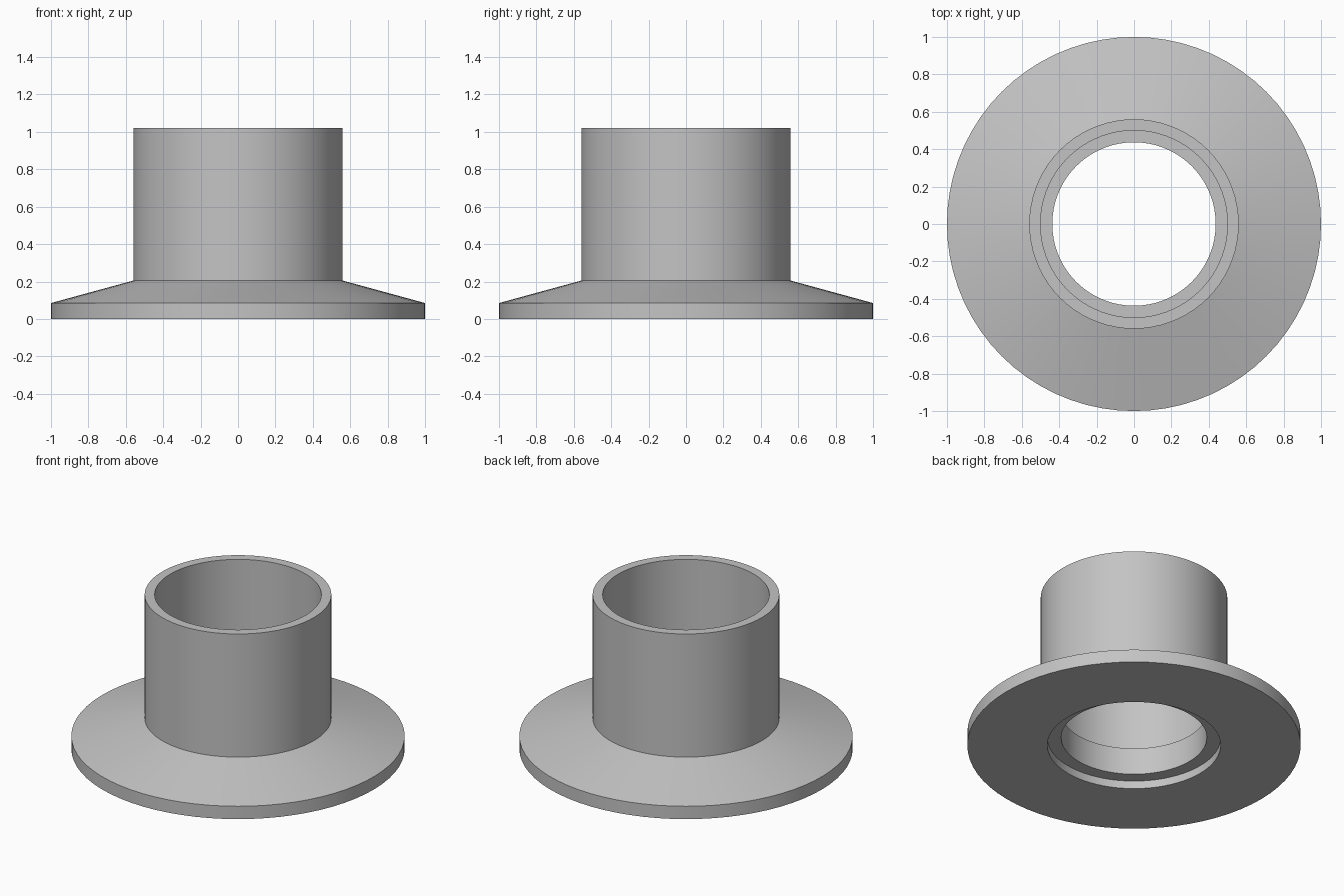
import bpy
import bmesh
import math

cube = bpy.data.objects.get("Cube")
if cube:
    bpy.data.objects.remove(cube, do_unlink=True)

SEGMENTS = 72


def make_material(name, color):
    mat = bpy.data.materials.new(name)
    mat.use_nodes = True
    mat.diffuse_color = color
    mat.node_tree.nodes["Principled BSDF"].inputs["Base Color"].default_value = color
    return mat


def lathe(name, profile, material):
    """Spin a closed (radius, height) profile around the z axis."""
    bm = bmesh.new()
    verts = [bm.verts.new((r, 0, z)) for r, z in profile]
    edges = [bm.edges.new((v, verts[(i + 1) % len(verts)])) for i, v in enumerate(verts)]
    bmesh.ops.spin(bm, geom=verts + edges, cent=(0, 0, 0), axis=(0, 0, 1),
                   angle=math.tau, steps=SEGMENTS, use_merge=False)
    bmesh.ops.remove_doubles(bm, verts=bm.verts[:], dist=0.0005)
    bmesh.ops.recalc_face_normals(bm, faces=bm.faces[:])
    mesh = bpy.data.meshes.new(name)
    bm.to_mesh(mesh)
    bm.free()
    mesh.materials.append(material)
    obj = bpy.data.objects.new(name, mesh)
    bpy.context.collection.objects.link(obj)
    bpy.ops.object.select_all(action="DESELECT")
    obj.select_set(True)
    bpy.context.view_layer.objects.active = obj
    bpy.ops.object.shade_smooth_by_angle(angle=math.radians(12))
    return obj


steel = make_material("grey steel", (0.55, 0.55, 0.55, 1))

# Flange and tube in one turned piece
flange_profile = [
    (0.52, 0.0), (1.0, 0.0),          # underside
    (1.0, 0.085), (0.56, 0.205),      # rim and sloping top
    (0.56, 1.02), (0.5, 1.02),        # tube wall and lip
    (0.5, 0.23), (0.437, 0.23),       # bore and inner ledge
    (0.437, 0.052), (0.52, 0.052),    # narrow bore and bottom recess
]
lathe("flanged_tube", flange_profile, steel)
